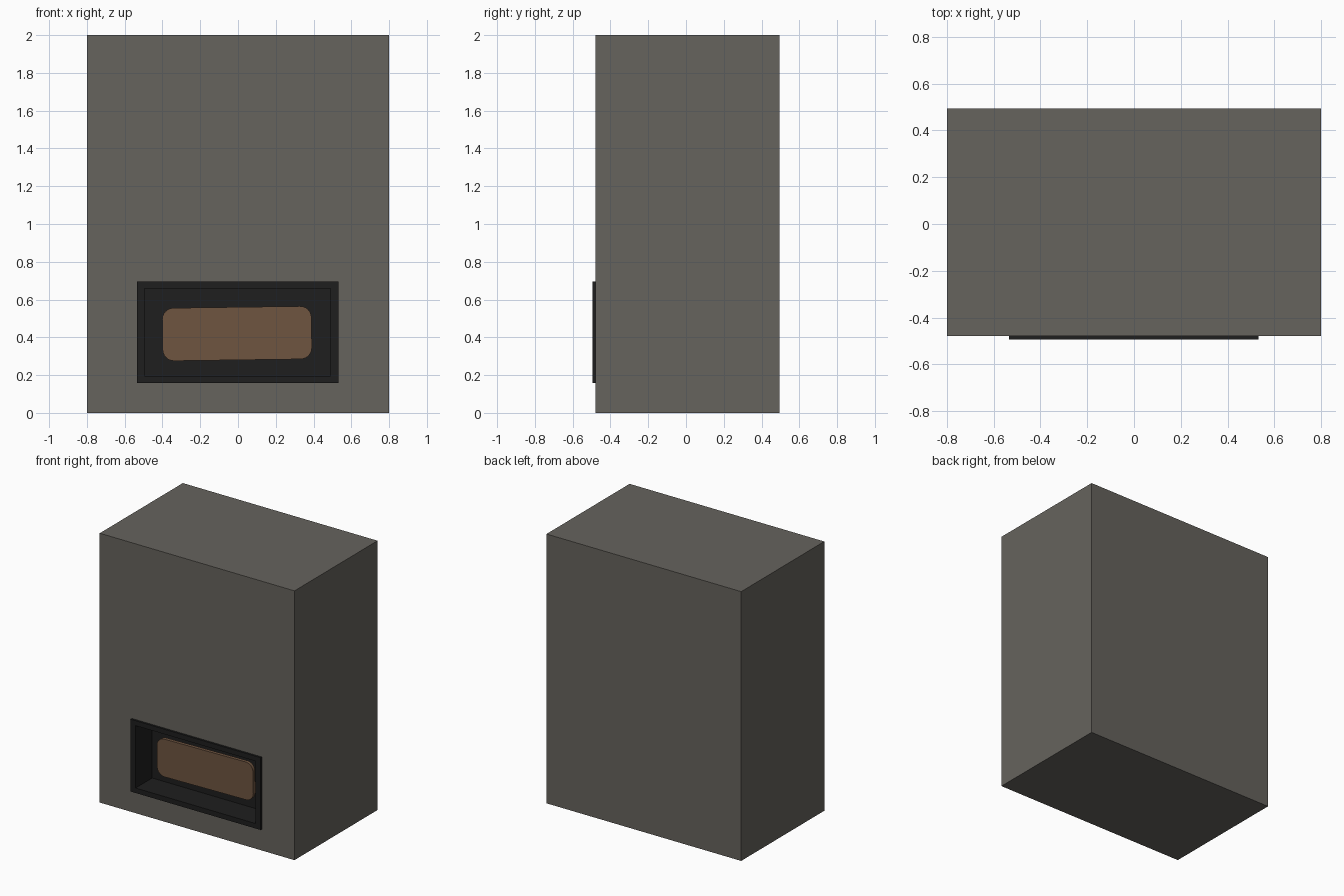
import bpy, bmesh, math

if "Cube" in bpy.data.objects:
    bpy.data.objects.remove(bpy.data.objects["Cube"])

def material(name, rgb):
    m = bpy.data.materials.new(name)
    m.diffuse_color = (*rgb, 1)
    m.use_nodes = True
    m.node_tree.nodes["Principled BSDF"].inputs["Base Color"].default_value = m.diffuse_color
    return m

def finish(name, bm, mat):
    bmesh.ops.recalc_face_normals(bm, faces=bm.faces)
    me = bpy.data.meshes.new(name)
    bm.to_mesh(me)
    bm.free()
    me.materials.append(mat)
    ob = bpy.data.objects.new(name, me)
    bpy.context.collection.objects.link(ob)
    return ob

def rect_loft(name, steps, mat, cap_first=False, cap_last=False):
    """Bridge a series of (rectangle, y) loops; rectangle = x0, x1, z0, z1."""
    bm = bmesh.new()
    loops = []
    for (x0, x1, z0, z1), y in steps:
        pts = [(x0, z0), (x1, z0), (x1, z1), (x0, z1)]
        loops.append([bm.verts.new((x, y, z)) for x, z in pts])
    for a, b in zip(loops, loops[1:]):
        for i in range(4):
            j = (i + 1) % 4
            bm.faces.new((a[i], a[j], b[j], b[i]))
    if cap_first:
        bm.faces.new(loops[0])
    if cap_last:
        bm.faces.new(loops[-1])
    return finish(name, bm, mat)

stone = material("stone", (0.133, 0.125, 0.11))
black = material("black_metal", (0.013, 0.013, 0.013))
brown = material("brown", (0.156, 0.089, 0.051))

body = (-0.8, 0.8, 0.0, 2.0)
rim = (-0.535, 0.532, 0.158, 0.695)
opening = (-0.495, 0.49, 0.195, 0.658)

# Chimney block with an opening in the front
rect_loft("chimney_block", [(body, 0.495), (body, -0.48), (opening, -0.48)],
          stone, cap_first=True)

# Raised rim and recessed firebox in one piece
rect_loft("firebox", [(rim, -0.48), (rim, -0.495), (opening, -0.495), (opening, -0.30)],
          black, cap_last=True)

# Rounded, slightly tilted panel floating inside the firebox
w, h, t, r, n = 0.79, 0.28, 0.025, 0.06, 6
bm = bmesh.new()
outline = []
for k, (sx, sz) in enumerate([(1, 1), (-1, 1), (-1, -1), (1, -1)]):
    for i in range(n + 1):
        a = math.pi / 2 * (k + i / n)
        outline.append(bm.verts.new((sx * (w / 2 - r) + r * math.cos(a), -t / 2,
                                     sz * (h / 2 - r) + r * math.sin(a))))
face = bm.faces.new(outline)
ext = bmesh.ops.extrude_face_region(bm, geom=[face], use_keep_orig=True)
bmesh.ops.translate(bm, vec=(0, t, 0),
                    verts=[v for v in ext["geom"] if isinstance(v, bmesh.types.BMVert)])
panel = finish("glow_panel", bm, brown)
panel.location = (-0.005, -0.367, 0.42)
panel.rotation_euler.y = -0.014
